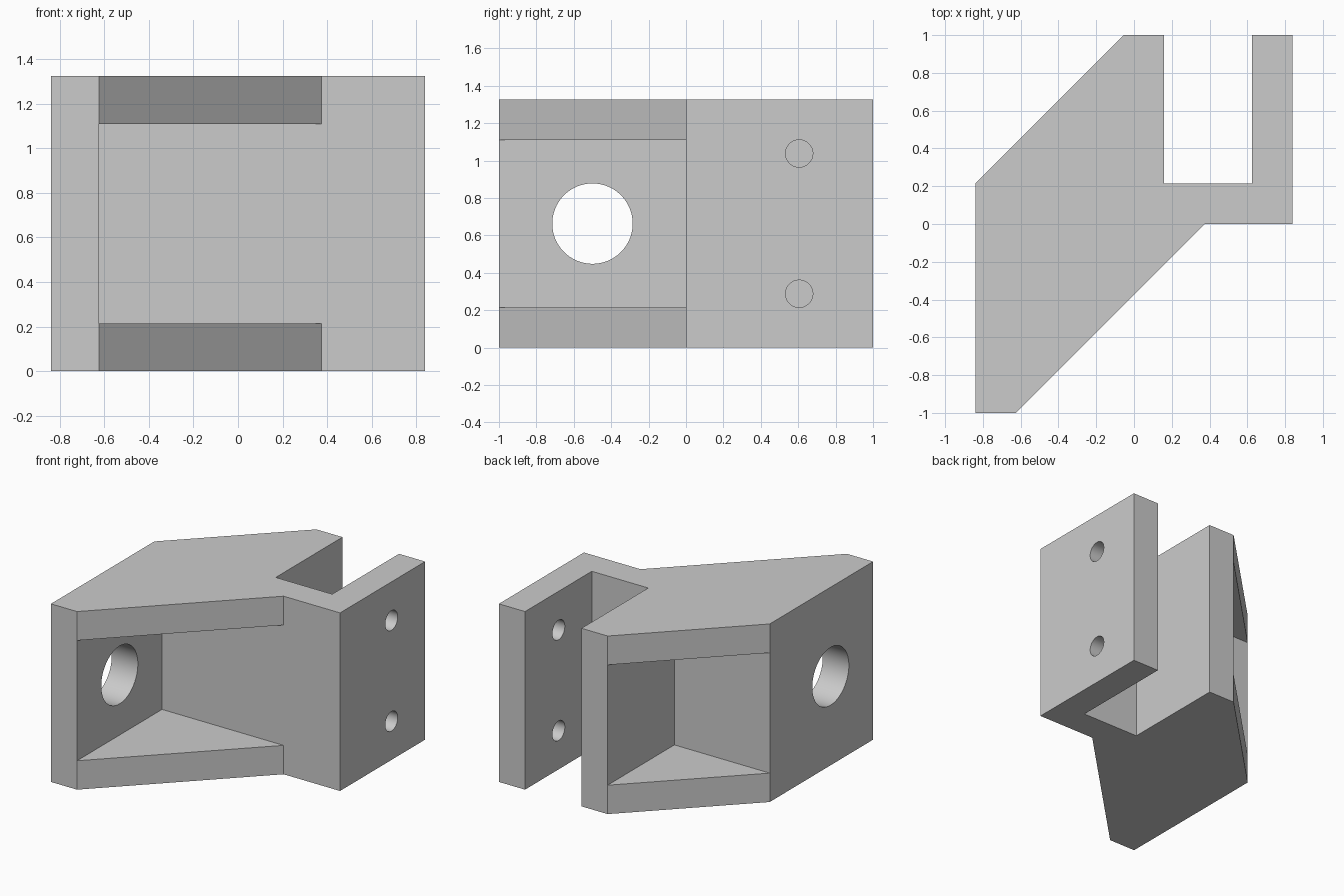
import bpy
import bmesh
from math import radians
from mathutils import Matrix

if "Cube" in bpy.data.objects:
    bpy.data.objects.remove(bpy.data.objects["Cube"], do_unlink=True)

W, D, H, T = 0.84, 1.0, 1.325, 0.215   # half width, half depth, height, wall
RIB_X = -0.055                         # outer face of the inner clamp wall

grey = bpy.data.materials.new("light_grey")
grey.use_nodes = True
grey.diffuse_color = (0.6, 0.6, 0.6, 1)
grey.node_tree.nodes["Principled BSDF"].inputs["Base Color"].default_value = (0.6, 0.6, 0.6, 1)


def to_object(name, bm):
    bmesh.ops.recalc_face_normals(bm, faces=bm.faces)
    mesh = bpy.data.meshes.new(name)
    bm.to_mesh(mesh)
    bm.free()
    mesh.materials.append(grey)
    obj = bpy.data.objects.new(name, mesh)
    bpy.context.collection.objects.link(obj)
    return obj


def prism(name, outline, z0, z1):
    """Extrude a plan outline from z0 to z1."""
    bm = bmesh.new()
    face = bm.faces.new([bm.verts.new((x, y, z0)) for x, y in outline])
    top = bmesh.ops.extrude_face_region(bm, geom=[face])["geom"]
    bmesh.ops.translate(bm, vec=(0, 0, z1 - z0),
                        verts=[v for v in top if isinstance(v, bmesh.types.BMVert)])
    return to_object(name, bm)


def bore(name, x, y, z, radius):
    """Round cutter running along x, just longer than one wall."""
    bm = bmesh.new()
    bmesh.ops.create_cone(bm, cap_ends=True, segments=64, radius1=radius,
                          radius2=radius, depth=T * 1.5)
    bmesh.ops.transform(bm, verts=bm.verts,
                        matrix=Matrix.Translation((x, y, z)) @ Matrix.Rotation(radians(90), 4, 'Y'))
    return to_object(name, bm)


# Bracket block with the open clamp slot at the back
bracket = prism("bracket", [
    (-W, -D), (T - W, -D), (T - W + D, 0), (W, 0), (W, D), (W - T, D),
    (W - T, T), (RIB_X + T, T), (RIB_X + T, D), (RIB_X, D), (-W, T)], 0, H)

# Gusset pockets and bolt holes
cutters = [
    prism("front_pocket", [(T - W, 0), (T - W, -1.3), (T - W + 1.3, 0)], T, H - T),
    prism("back_pocket", [(RIB_X, T), (RIB_X, 1.3), (RIB_X - 1.3 + T, T)], T, H - T),
    bore("large_hole", T / 2 - W, -D / 2, H / 2, 0.215),
]
for side in (-1, 1):
    cutters.append(bore("bolt_hole", W - T / 2, 0.605, H / 2 + side * 0.375, 0.073))

bpy.ops.object.select_all(action='DESELECT')
bpy.context.view_layer.objects.active = bracket
bracket.select_set(True)
for cutter in cutters:
    cutter.hide_render = True
    mod = bracket.modifiers.new(cutter.name, 'BOOLEAN')
    mod.operation = 'DIFFERENCE'
    mod.solver = 'EXACT'
    mod.object = cutter
    bpy.ops.object.modifier_apply(modifier=mod.name)
for cutter in cutters:
    bpy.data.objects.remove(cutter, do_unlink=True)

# Smooth bores, sharp corners
bpy.ops.object.shade_smooth_by_angle(angle=radians(30))
